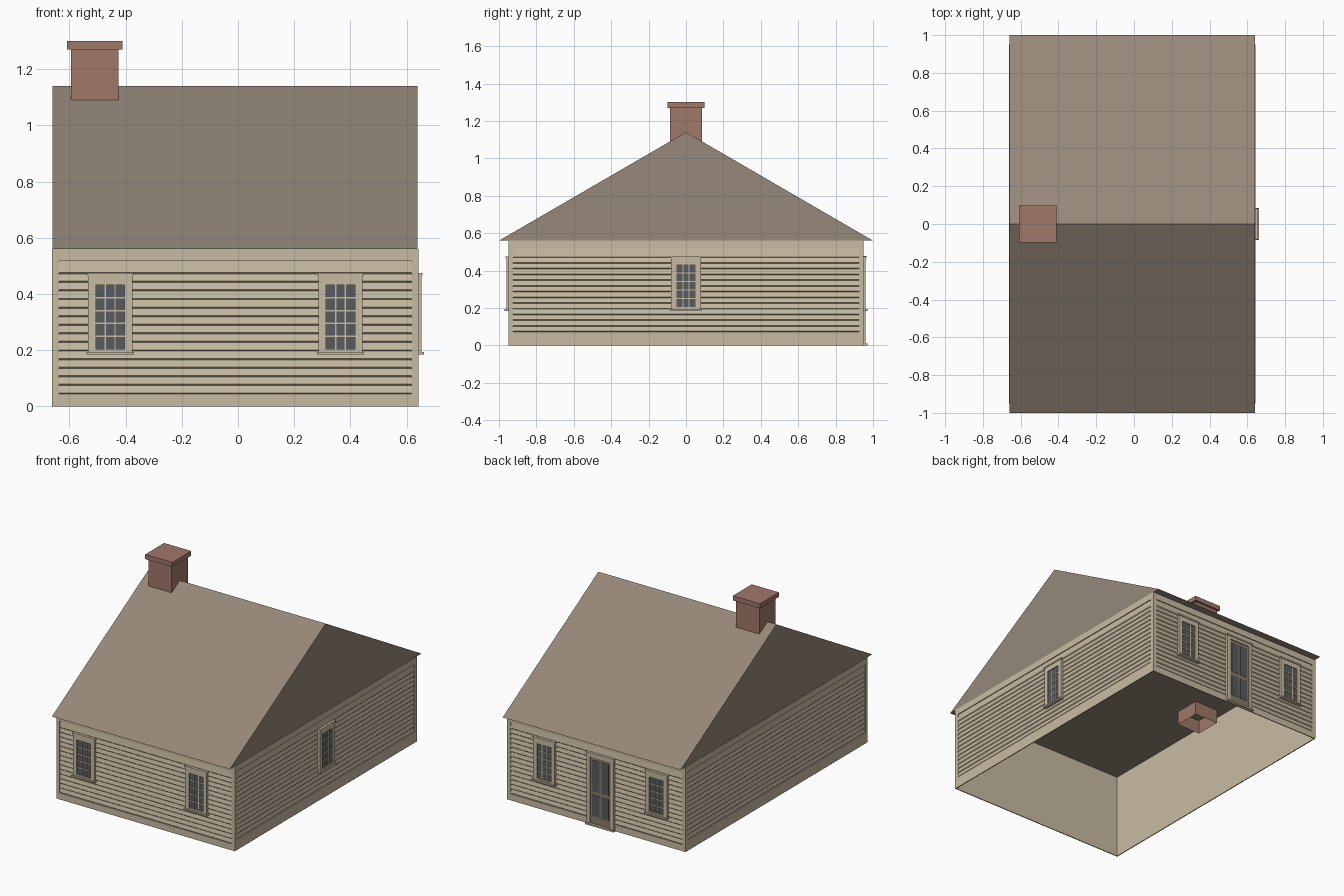
import bpy, bmesh
from math import pi
from mathutils import Matrix, Vector

cube = bpy.data.objects.get("Cube")
if cube:
    bpy.data.objects.remove(cube, do_unlink=True)


def material(name, *rgb):
    """Flat material from 0-255 display colour."""
    col = [((c / 255 + 0.055) / 1.055) ** 2.4 for c in rgb] + [1]
    m = bpy.data.materials.new(name)
    m.use_nodes = True
    m.diffuse_color = col
    m.node_tree.nodes["Principled BSDF"].inputs["Base Color"].default_value = col
    return m


TAN = material("tan paint", 200, 187, 162)
ROOF = material("brown shingle", 150, 136, 121)
BRICK = material("red brick", 161, 120, 106)
GLASS = material("grey glass", 88, 92, 94)
DOOR = material("brown door", 140, 122, 104)

CX = -0.01            # house centre in x
EAVE = 0.56
LIP = 0.006           # depth of the siding recess


class Part:
    """Collects boxes and sheets into one mesh object."""

    def __init__(self, frame=Matrix()):
        self.bm = bmesh.new()
        self.frame = frame

    def box(self, u0, u1, d0, d1, z0, z1, skip=()):
        """Box from u0..u1 along the wall, d0..d1 outward, z0..z1 up."""
        size = Vector((u1 - u0, d1 - d0, z1 - z0))
        mid = Vector(((u0 + u1) / 2, -(d0 + d1) / 2, (z0 + z1) / 2))
        made = bmesh.ops.create_cube(self.bm, size=1)["verts"]
        faces = {f for v in made for f in v.link_faces}
        for f in list(faces):
            f.normal_update()
            if round(f.normal.z) in skip:
                self.bm.faces.remove(f)
        for v in made:
            v.co = mid + v.co * size
        return self

    def sheet(self, profile, u0, u1):
        """Sweep a (d, z) profile along the wall."""
        rows = [[self.bm.verts.new((u, -d, z)) for u in (u0, u1)] for d, z in profile]
        for a, b in zip(rows, rows[1:]):
            self.bm.faces.new((a[0], a[1], b[1], b[0]))
        return self

    def finish(self, name, mat):
        self.bm.transform(self.frame)
        mesh = bpy.data.meshes.new(name)
        self.bm.to_mesh(mesh)
        self.bm.free()
        mesh.materials.append(mat)
        obj = bpy.data.objects.new(name, mesh)
        bpy.context.collection.objects.link(obj)
        return obj


def casing(part, u, half, z0, z1, width):
    """Trim boards around an opening, with a sill and a head cap."""
    for s in (-1, 1):
        a, b = sorted((u + s * half, u + s * (half - width)))
        part.box(a, b, -LIP, 0.011, z0, z1)
    part.box(u - half + width, u + half - width, -LIP, 0.011, z1 - width, z1)
    part.box(u - half - 0.004, u + half + 0.004, -LIP, 0.015, z1 - 0.006, z1 + 0.003)
    part.box(u - half - 0.005, u + half + 0.005, -LIP, 0.02, z0 - 0.001, z0 + 0.009)


def window(name, frame, u):
    half, z0, z1, gz0, gz1, cols, rows = 0.079, 0.185, 0.471, 0.204, 0.432, 3, 5
    glass_half = 0.051
    trim = Part(frame)
    casing(trim, u, half, z0, z1, half - glass_half)
    trim.box(u - glass_half, u + glass_half, -LIP, 0.011, z0, gz0)
    trim.box(u - glass_half, u + glass_half, -LIP, 0.011, gz1, z1)
    # glazing bars
    bar = 0.0025
    for i in range(1, cols):
        c = u - glass_half + 2 * glass_half * i / cols
        trim.box(c - bar, c + bar, 0, 0.007, gz0, gz1)
    for i in range(1, rows):
        c = gz0 + (gz1 - gz0) * i / rows
        trim.box(u - glass_half, u + glass_half, 0, 0.007, c - bar, c + bar)
    trim.finish(name + "_frame", TAN)
    Part(frame).box(u - glass_half, u + glass_half, 0, 0.004, gz0, gz1).finish(
        name + "_glass", GLASS)


def door(frame, u):
    half, width, top = 0.1, 0.025, 0.475
    trim = Part(frame)
    casing(trim, u, half, 0.001, top, width)
    trim.finish("door_frame", TAN)
    leaf = half - width
    Part(frame).box(u - leaf, u + leaf, 0, 0.005, 0.01, top - width).finish("door_leaf", DOOR)
    panes = Part(frame)
    for s in (-1, 1):
        a, b = sorted((u + s * 0.008, u + s * 0.06))
        panes.box(a, b, 0.004, 0.007, 0.06, 0.2)
        panes.box(a, b, 0.004, 0.007, 0.225, 0.43)
    panes.finish("door_panes", GLASS)


def wall(name, frame, half, z0):
    """One side: corner boards, skirt, frieze and lapped siding."""
    edge, frieze, pitch = 0.025, 0.518, 0.0306
    boards = Part(frame)
    for s in (-1, 1):
        a, b = sorted((s * half, s * (half - edge)))
        boards.box(a, b, -LIP, 0, 0, EAVE)
    boards.box(edge - half, half - edge, -LIP, 0, 0, z0)
    boards.box(edge - half, half - edge, -LIP, 0, frieze, EAVE)
    boards.finish(name + "_trim", TAN)
    profile, z = [], z0
    while z < 0.48:
        profile += [(-LIP, z), (-0.001, z + 0.005)]
        z += pitch
    profile.append((-LIP, frieze))
    Part(frame).sheet(profile, edge - half, half - edge).finish(name + "_siding", TAN)


def side_frame(turn, distance):
    """Wall frame: local x runs along the wall, local -y points outward."""
    return (Matrix.Translation((CX, 0, 0)) @ Matrix.Rotation(turn * pi / 2, 4, "Z")
            @ Matrix.Translation((0, -distance, 0)))


HX, HY = 0.652, 0.95
front, left, back, right = (side_frame(i, HX if i % 2 else HY) for i in range(4))

# Walls: open shell with dressed sides
centre = Matrix.Translation((CX, 0, 0))
Part(centre).box(LIP - HX, HX - LIP, LIP - HY, HY - LIP, 0, EAVE, skip=(-1, 1)).finish(
    "wall_shell", TAN)
for name, frame, half, z0 in (("front_wall", front, HX, 0.043), ("back_wall", back, HX, 0.043),
                              ("left_wall", left, HY, 0.071), ("right_wall", right, HY, 0.071)):
    wall(name, frame, half, z0)

# Windows and door
for name, frame, u in (("front_right_window", front, -0.445), ("front_left_window", front, 0.375),
                       ("back_left_window", back, -0.375), ("back_right_window", back, 0.445),
                       ("side_window", left, 0)):
    window(name, frame, u)
door(back, 0.035)

# Roof: solid triangular prism
roof = bmesh.new()
ends = [[roof.verts.new((CX + s * 0.65, y, z)) for y, z in ((-1, EAVE), (1, EAVE), (0, 1.14))]
        for s in (-1, 1)]
for tri in ends:
    roof.faces.new(tri)
for i in range(3):
    j = (i + 1) % 3
    roof.faces.new((ends[0][i], ends[0][j], ends[1][j], ends[1][i]))
bmesh.ops.recalc_face_normals(roof, faces=roof.faces)
roof_part = Part()
roof_part.bm.free()
roof_part.bm = roof
roof_part.finish("roof", ROOF)

# Chimney: shaft open at the bottom below the ceiling, with a wider cap
at = Matrix.Translation((-0.51, 0, 0))
Part(at).box(-0.085, 0.085, -0.085, 0.085, 0.47, 1.28, skip=(-1,)).finish("chimney_shaft", BRICK)
Part(at).box(-0.099, 0.099, -0.099, 0.099, 1.27, 1.3).finish("chimney_cap", BRICK)
